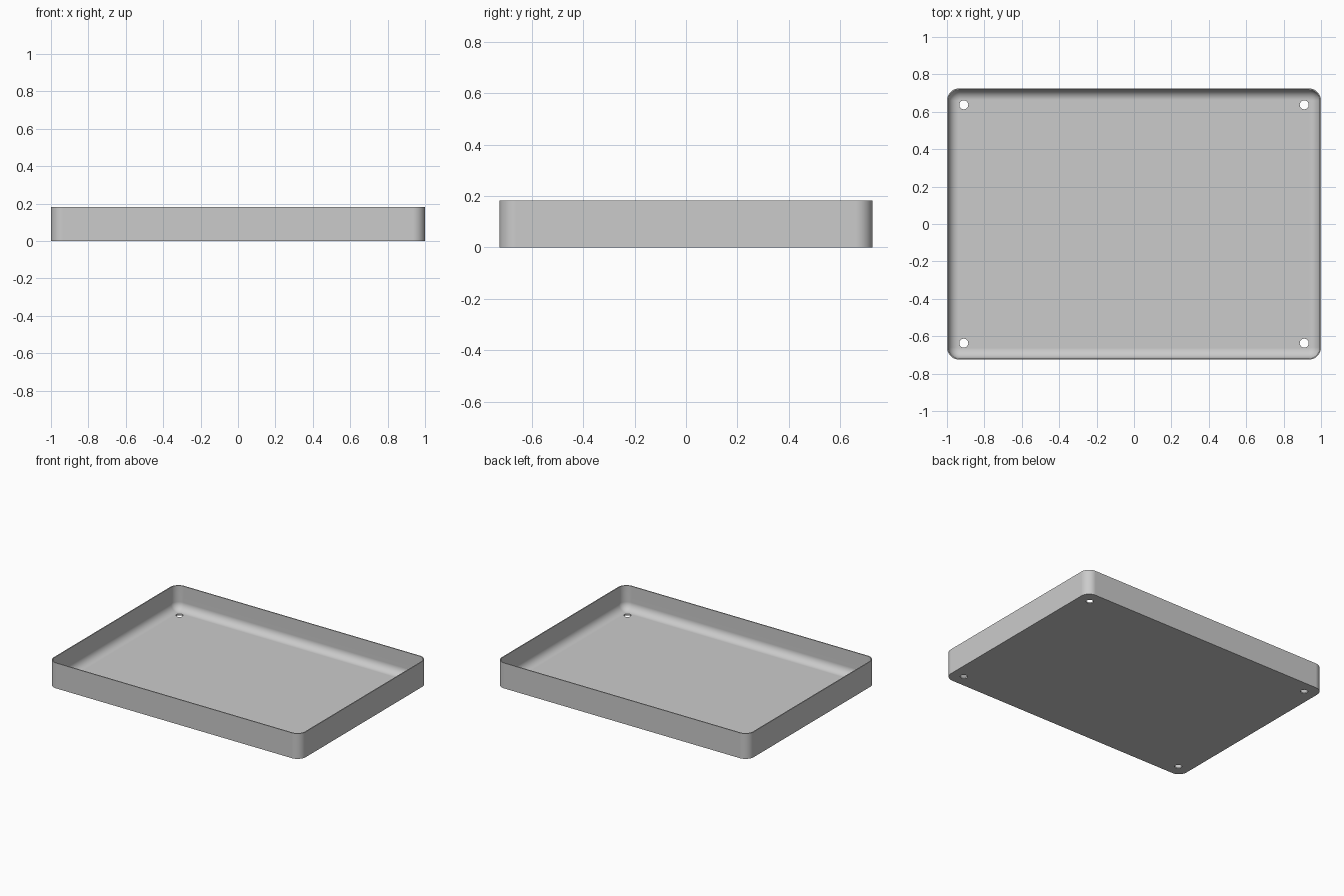
import bpy, bmesh, math
from mathutils import Matrix

if "Cube" in bpy.data.objects:
    bpy.data.objects.remove(bpy.data.objects["Cube"], do_unlink=True)

HALF_X, HALF_Y, HEIGHT = 1.0, 0.725, 0.182
CORNER, WALL, FLOOR, FILLET = 0.065, 0.007, 0.01, 0.055
HOLE_X, HOLE_Y, HOLE_R = 0.91, 0.637, 0.024
STEPS = 10

gray = bpy.data.materials.new("light gray")
gray.use_nodes = True
gray.diffuse_color = (0.6, 0.6, 0.6, 1)
gray.node_tree.nodes["Principled BSDF"].inputs["Base Color"].default_value = (0.6, 0.6, 0.6, 1)


def ring(bm, inset, z):
    """Rounded rectangle, drawn inwards from the outer wall."""
    verts = []
    for quarter, (sx, sy) in enumerate([(1, 1), (-1, 1), (-1, -1), (1, -1)]):
        for i in range(STEPS + 1):
            a = (quarter + i / STEPS) * math.pi / 2
            r = CORNER - inset
            verts.append(bm.verts.new((sx * (HALF_X - CORNER) + r * math.cos(a),
                                       sy * (HALF_Y - CORNER) + r * math.sin(a), z)))
    return verts


def finish(bm, name):
    bmesh.ops.recalc_face_normals(bm, faces=bm.faces)
    mesh = bpy.data.meshes.new(name)
    bm.to_mesh(mesh)
    bm.free()
    mesh.materials.append(gray)
    obj = bpy.data.objects.new(name, mesh)
    bpy.context.collection.objects.link(obj)
    return obj


# Tray shell: outer wall, rim, inner wall, and a fillet down to the floor
bm = bmesh.new()
profile = [(0, 0), (0, HEIGHT), (WALL, HEIGHT)]
for i in range(STEPS + 1):
    a = i / STEPS * math.pi / 2
    profile.append((WALL + FILLET * (1 - math.cos(a)),
                    FLOOR + FILLET * (1 - math.sin(a))))
rings = [ring(bm, inset, z) for inset, z in profile]
for low, high in zip(rings, rings[1:]):
    for i in range(len(low)):
        j = (i + 1) % len(low)
        bm.faces.new((low[i], low[j], high[j], high[i]))
bm.faces.new(rings[0])
bm.faces.new(rings[-1])
tray = finish(bm, "tray")

# Four round holes through the floor corners
bm = bmesh.new()
for sx in (-1, 1):
    for sy in (-1, 1):
        bmesh.ops.create_cone(bm, cap_ends=True, segments=32, radius1=HOLE_R,
                              radius2=HOLE_R, depth=0.1,
                              matrix=Matrix.Translation((sx * HOLE_X, sy * HOLE_Y, 0)))
cutter = finish(bm, "hole_cutter")
cutter.hide_render = True

cut = tray.modifiers.new("holes", "BOOLEAN")
cut.operation = "DIFFERENCE"
cut.solver = "EXACT"
cut.object = cutter

bpy.ops.object.select_all(action="DESELECT")
tray.select_set(True)
bpy.context.view_layer.objects.active = tray
bpy.ops.object.modifier_apply(modifier=cut.name)
bpy.data.objects.remove(cutter, do_unlink=True)

# Smooth corners and fillet, crisp rim and hole edges, flat floor
bpy.ops.object.shade_smooth_by_angle(angle=math.radians(35))
weighted = tray.modifiers.new("flat_floor_normals", "WEIGHTED_NORMAL")
weighted.keep_sharp = True
